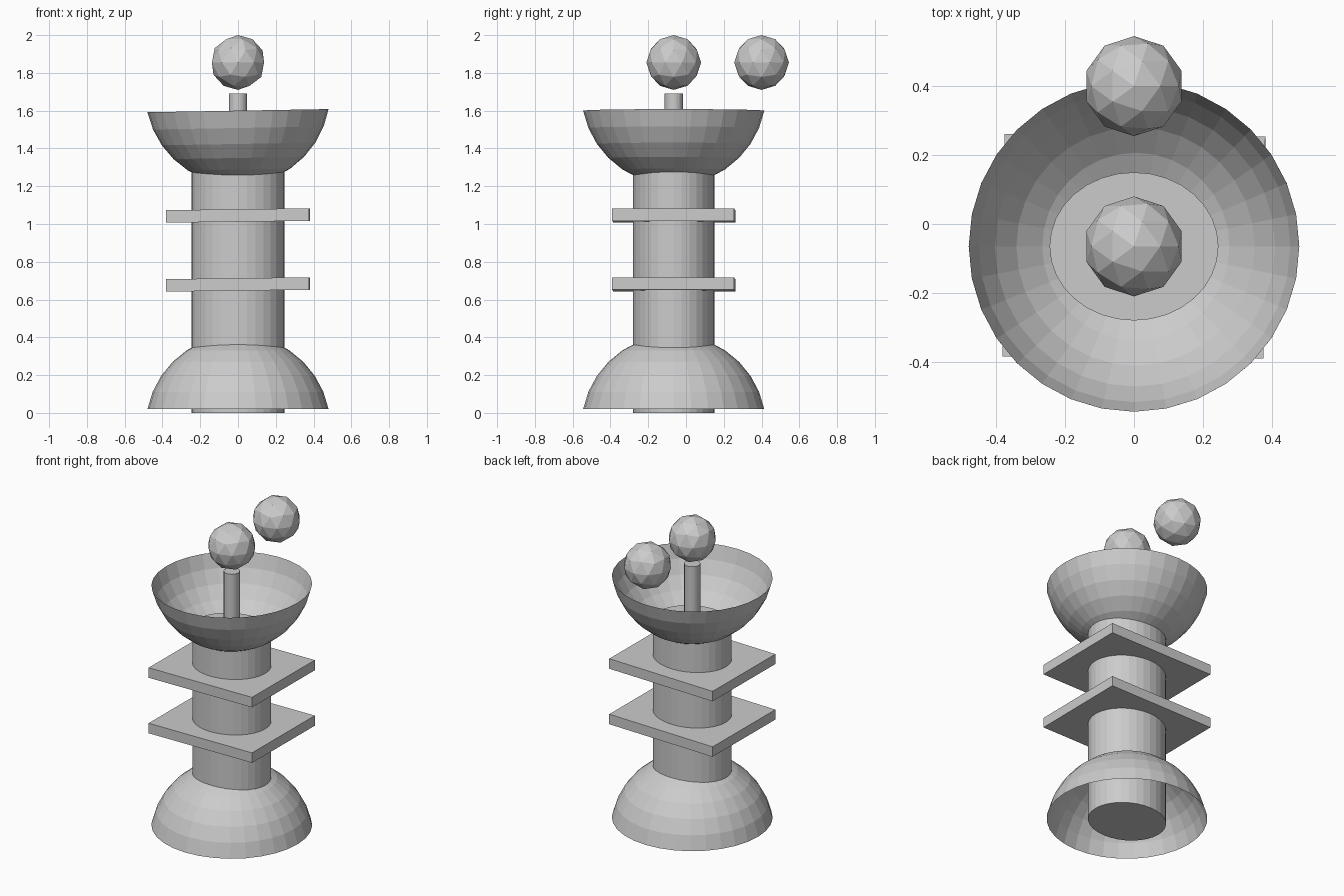
import bpy, bmesh
from math import radians, sin, cos, pi
from mathutils import Matrix

if "Cube" in bpy.data.objects:
    bpy.data.objects.remove(bpy.data.objects["Cube"])

AXIS_Y = -0.065  # the stand sits slightly forward of the origin


def finish(name, bm, loc, rot=(0, 0, 0)):
    mesh = bpy.data.meshes.new(name)
    bmesh.ops.recalc_face_normals(bm, faces=bm.faces)
    bm.to_mesh(mesh)
    bm.free()
    ob = bpy.data.objects.new(name, mesh)
    ob.location = loc
    ob.rotation_euler = [radians(a) for a in rot]
    bpy.context.collection.objects.link(ob)
    return ob


def cylinder(name, rx, ry, z0, z1):
    bm = bmesh.new()
    bmesh.ops.create_cone(bm, cap_ends=True, segments=32, radius1=1, radius2=1,
                          depth=z1 - z0, matrix=Matrix.Diagonal((rx, ry, 1, 1)))
    return finish(name, bm, (0, AXIS_Y, (z0 + z1) / 2))


def dome(name, rim_z, direction, tilt=0):
    # open sphere cap, thin shell, ending inside the column
    R, segs, step = 0.489, 32, pi / 16
    bm = bmesh.new()
    rings = []
    for i in range(1, 7):
        r = R * cos(i * step)
        z = direction * R * (sin(i * step) - sin(step))
        rings.append([bm.verts.new((r * cos(2 * pi * k / segs), r * sin(2 * pi * k / segs), z))
                      for k in range(segs)])
    for a, b in zip(rings, rings[1:]):
        for k in range(segs):
            n = (k + 1) % segs
            bm.faces.new((a[k], a[n], b[n], b[k]))
    return finish(name, bm, (0, AXIS_Y, rim_z), (0, tilt, 0))


def plate(name, z):
    bm = bmesh.new()
    bmesh.ops.create_cube(bm, size=1, matrix=Matrix.Diagonal((0.757, 0.645, 0.066, 1)))
    return finish(name, bm, (0, AXIS_Y, z), (0, -0.75, -0.5))


def ball(name, y):
    bm = bmesh.new()
    bmesh.ops.create_icosphere(bm, subdivisions=2, radius=0.145)
    return finish(name, bm, (0, y, 1.855))


# Central column and thin post
cylinder("column", 0.245, 0.215, 0.0, 1.31)
cylinder("post", 0.048, 0.048, 1.25, 1.69)

# Base dome and upper bowl
dome("base_dome", 0.02, 1)
dome("upper_bowl", 1.60, -1, -1)

# Square plates around the column
plate("lower_plate", 0.68)
plate("upper_plate", 1.045)

# Faceted balls
ball("centre_ball", AXIS_Y)
ball("rear_ball", 0.40)
